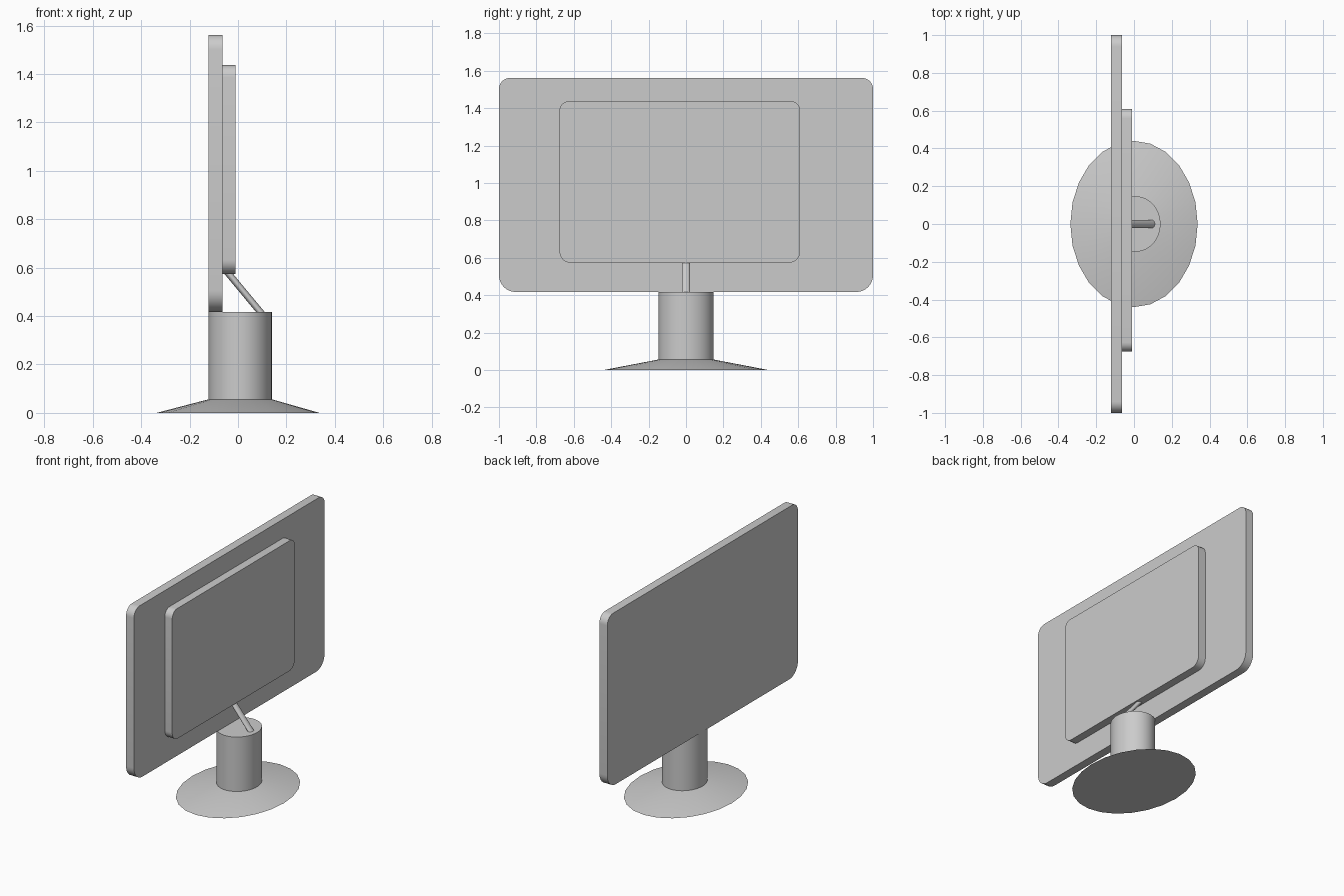
import bpy, bmesh
from math import sin, cos, pi, radians

cube = bpy.data.objects.get("Cube")
if cube:
    bpy.data.objects.remove(cube, do_unlink=True)

# Single plain grey material
GREY = (0.6, 0.6, 0.6, 1)
grey = bpy.data.materials.new("light_grey")
grey.use_nodes = True
grey.diffuse_color = GREY
grey.node_tree.nodes["Principled BSDF"].inputs["Base Color"].default_value = GREY


def loft(name, rings):
    """Bridge rings of points into a closed, capped solid."""
    bm = bmesh.new()
    loops = [[bm.verts.new(p) for p in ring] for ring in rings]
    for a, b in zip(loops, loops[1:]):
        for i in range(len(a)):
            j = (i + 1) % len(a)
            bm.faces.new((a[i], a[j], b[j], b[i]))
    bm.faces.new(loops[0])
    bm.faces.new(loops[-1])
    bmesh.ops.recalc_face_normals(bm, faces=bm.faces)
    mesh = bpy.data.meshes.new(name)
    bm.to_mesh(mesh)
    bm.free()
    mesh.materials.append(grey)
    obj = bpy.data.objects.new(name, mesh)
    bpy.context.collection.objects.link(obj)
    bpy.ops.object.select_all(action='DESELECT')
    bpy.context.view_layer.objects.active = obj
    obj.select_set(True)
    bpy.ops.object.shade_smooth_by_angle(angle=radians(30))
    return obj


def ellipse(cx, z, rx, ry, sides=24):
    return [(cx + rx * cos(2 * pi * i / sides), ry * sin(2 * pi * i / sides), z)
            for i in range(sides)]


def panel(name, x0, x1, y0, y1, z0, z1, r_top, r_bottom, steps=8):
    """Upright slab with rounded corners, thin along x."""
    corners = [(y1, z1, -1, -1, r_top), (y0, z1, 1, -1, r_top),
               (y0, z0, 1, 1, r_bottom), (y1, z0, -1, 1, r_bottom)]
    outline = []
    for k, (y, z, sy, sz, r) in enumerate(corners):
        for i in range(steps + 1):
            a = (k + i / steps) * pi / 2
            outline.append((y + sy * r + r * cos(a), z + sz * r + r * sin(a)))
    return loft(name, [[(x, y, z) for y, z in outline] for x in (x0, x1)])


# Screen and the raised housing on its back
panel("screen", -0.122, -0.064, -1, 1, 0.417, 1.562, 0.06, 0.09)
panel("rear_housing", -0.064, -0.01, -0.676, 0.61, 0.573, 1.437, 0.05, 0.06)

# Stand: flared foot, column and slanted support rod
loft("foot", [ellipse(0, 0, 0.337, 0.44), ellipse(0.009, 0.056, 0.131, 0.147)])
loft("column", [ellipse(0.009, 0.056, 0.131, 0.147, 48),
                ellipse(0.009, 0.417, 0.131, 0.147, 48)])
loft("support_rod", [ellipse(0.094, 0.415, 0.018, 0.022),
                     ellipse(-0.039, 0.575, 0.018, 0.022)])
